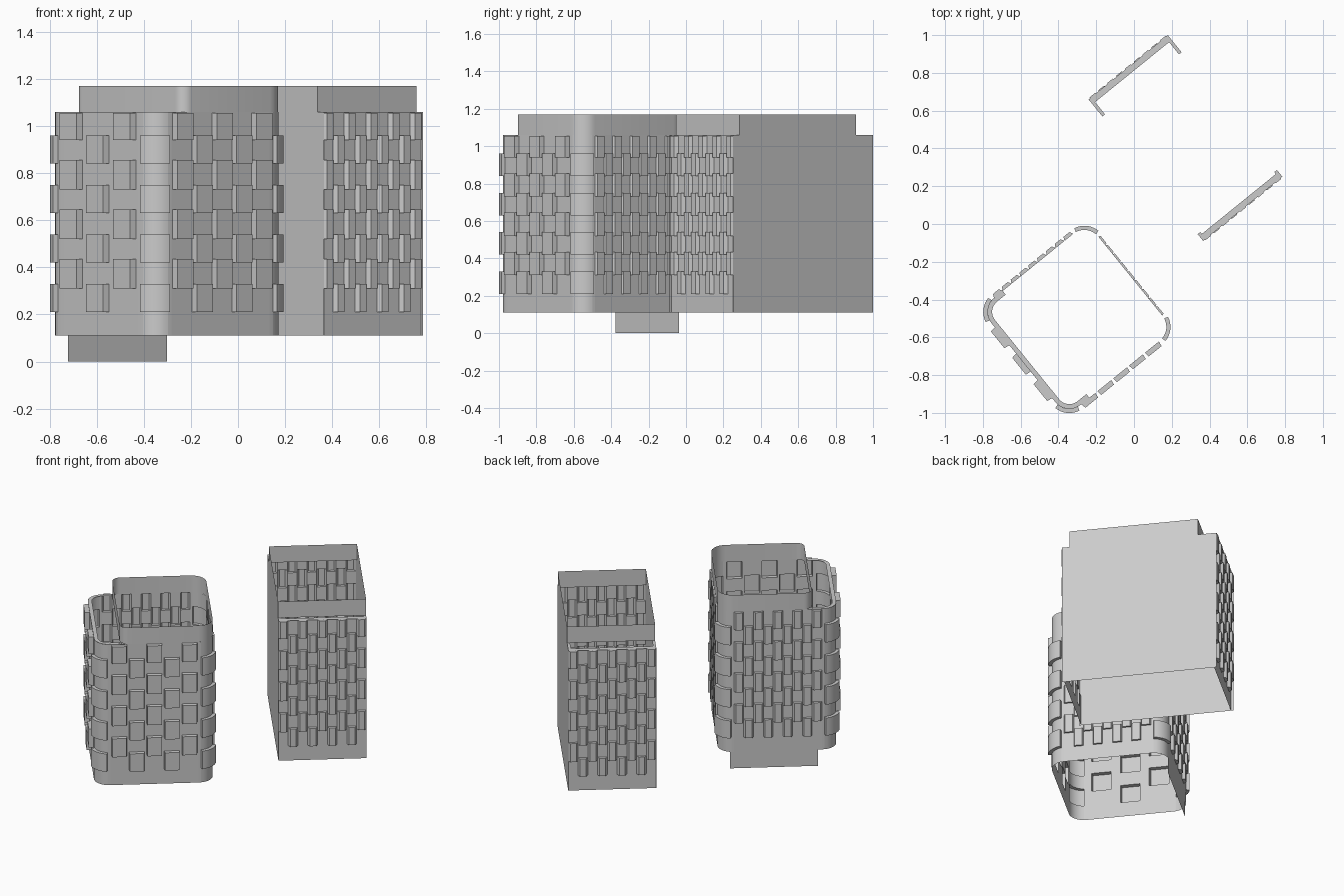
import bpy, bmesh, math
from mathutils import Vector, Matrix

if "Cube" in bpy.data.objects:
    bpy.data.objects.remove(bpy.data.objects["Cube"])

ANGLE = math.radians(39)
Z0, Z1, Z2 = 0.11, 1.06, 1.17            # wall foot, rim height, parapet top
ROWS_A = [(0.21 + 0.21 * k, 0.33 + 0.21 * k) for k in range(4)]
ROWS_B = [(0.31 + 0.21 * k, 0.435 + 0.21 * k) for k in range(4)]
ROWS_B[-1] = (0.94, 1.055)


def finish(name, bm, centre):
    bmesh.ops.remove_doubles(bm, verts=bm.verts, dist=0.0002)
    bmesh.ops.recalc_face_normals(bm, faces=bm.faces)
    me = bpy.data.meshes.new(name)
    bm.to_mesh(me)
    bm.free()
    ob = bpy.data.objects.new(name, me)
    bpy.context.collection.objects.link(ob)
    ob.matrix_world = Matrix.Translation((*centre, 0)) @ Matrix.Rotation(ANGLE, 4, 'Z')
    bpy.ops.object.select_all(action='DESELECT')
    bpy.context.view_layer.objects.active = ob
    ob.select_set(True)
    bpy.ops.object.shade_smooth_by_angle(angle=math.radians(30))
    return ob


def quad(bm, *pts):
    bm.faces.new([bm.verts.new(p) for p in pts])


def at(p, z):
    return (p[0], p[1], z)


def sheet(bm, path, za, zb):
    for p, q in zip(path, path[1:]):
        quad(bm, at(p, za), at(q, za), at(q, zb), at(p, zb))


def weave(bm, path, normals, rows, depth, taper):
    """One vertical strip of wall with hollow raised pads."""
    out = [p + n * depth for p, n in zip(path, normals)]
    out[0] = out[0] + (path[1] - path[0]).normalized() * taper
    out[-1] = out[-1] - (path[-1] - path[-2]).normalized() * taper
    z = Z0
    for za, zb in rows:
        sheet(bm, path, z, za)
        sheet(bm, out, za, zb)
        for i in range(len(path) - 1):
            for h in (za, zb):
                quad(bm, at(path[i], h), at(path[i + 1], h), at(out[i + 1], h), at(out[i], h))
        for i in (0, -1):
            quad(bm, at(path[i], za), at(out[i], za), at(out[i], zb), at(path[i], zb))
        z = zb
    sheet(bm, path, z, Z1)


def woven_side(bm, mid, n, half, cols, fill, depth, taper, first=1):
    """Flat side made of alternating columns; n is the outward normal."""
    t = Vector((-n.y, n.x))
    step = 2 * half / cols
    for i in range(cols):
        a, b = -half + step * i, -half + step * (i + 1)
        g = step * (1 - fill) / 2
        if g > 1e-4:
            sheet(bm, [mid + t * a, mid + t * (a + g)], Z0, Z1)
            sheet(bm, [mid + t * (b - g), mid + t * b], Z0, Z1)
        rows = ROWS_B if (i + first) % 2 else ROWS_A
        weave(bm, [mid + t * (a + g), mid + t * (b - g)], [n, n], rows, depth, taper)


def arc(cx, cy, r, a0, a1, n=8):
    res = []
    for i in range(n + 1):
        a = math.radians(a0 + (a1 - a0) * i / n)
        res.append(Vector((cx + r * math.cos(a), cy + r * math.sin(a))))
    return res


# ---------- rounded tower ----------
CA, S, R = (-0.3025, -0.505), 0.27, 0.094
H = S + R
bm = bmesh.new()
sides = [((1, 0), 9, 1.0, 0.012, 0.006), ((0, 1), 9, 1.0, 0.02, 0.01),
         ((-1, 0), 3, 0.68, 0.03, 0.004), ((0, -1), 5, 0.88, 0.028, 0.004)]
for k, (n, cols, fill, depth, taper) in enumerate(sides):
    n = Vector(n)
    woven_side(bm, n * H, n, S, cols, fill, depth, taper)
    # wrapped corner strip
    c = Vector((S, S)) @ Matrix.Rotation(-math.pi / 2 * k, 2)
    c = Matrix.Rotation(math.pi / 2 * k, 2) @ Vector((S, S))
    a = 90 * k
    sheet(bm, arc(*c, R, a, a + 10, 1), Z0, Z1)
    sheet(bm, arc(*c, R, a + 80, a + 90, 1), Z0, Z1)
    path = arc(*c, R, a + 10, a + 80)
    weave(bm, path, [(p - c).normalized() for p in path], ROWS_A, 0.022, 0.003)
finish("rounded_tower_wall", bm, CA)

# set-back parapet
bm = bmesh.new()
U, r = -0.21, 0.05
loop = (arc(S, S, R, 0, 90) + arc(U + r, H - r, r, 90, 180)
        + arc(U + r, -H + r, r, 180, 270) + arc(S, -S, R, 270, 360))
sheet(bm, loop + loop[:1], Z1, Z2)
finish("rounded_tower_parapet", bm, CA)

# rim on the lower terrace side
bm = bmesh.new()
T = 0.025
outer = [Vector((U, H))] + arc(-S, S, R, 90, 180) + arc(-S, -S, R, 180, 270) + [Vector((U, -H))]
inner = ([Vector((U, H - T))] + arc(-S, S, R - T, 90, 180)
         + arc(-S, -S, R - T, 180, 270) + [Vector((U, -H + T))])
for i in range(len(outer) - 1):
    quad(bm, at(outer[i], Z1), at(outer[i + 1], Z1), at(inner[i + 1], Z1), at(inner[i], Z1))
finish("rounded_tower_rim", bm, CA)

# flat panel reaching the ground
bm = bmesh.new()
sheet(bm, [Vector((-S + 0.025, H)), Vector((S + 0.025, H))], 0, Z0)
finish("rounded_tower_base_panel", bm, CA)

# ---------- rectangular block ----------
CB, W, L = (0.2725, 0.455), 0.27, 0.467
V0, V1 = -0.436, 0.366
bm = bmesh.new()
for s in (-1, 1):
    n = Vector((0, s))
    woven_side(bm, n * L, n, W, 9, 1.0, 0.02, 0.012)
finish("block_woven_ends", bm, CB)

bm = bmesh.new()
for s in (-1, 1):
    sheet(bm, [Vector((s * W, -L - 0.015)), Vector((s * W, L + 0.015))], Z0, Z1)
finish("block_long_walls", bm, CB)

bm = bmesh.new()
loop = [Vector(p) for p in ((-W, V0), (W, V0), (W, V1), (-W, V1))]
sheet(bm, loop + loop[:1], Z1, Z2)
finish("block_parapet", bm, CB)

# rims around the two terraces
bm = bmesh.new()
T = 0.018
for s, v in ((-1, V0), (1, V1)):
    e = s * L
    quad(bm, (-W, e + s * 0.015, Z1), (W, e + s * 0.015, Z1), (W, e - s * T, Z1), (-W, e - s * T, Z1))
    for x in (-W, W):
        xi = x - math.copysign(T, x)
        quad(bm, (x, e - s * T, Z1), (xi, e - s * T, Z1), (xi, v, Z1), (x, v, Z1))
finish("block_rim", bm, CB)
